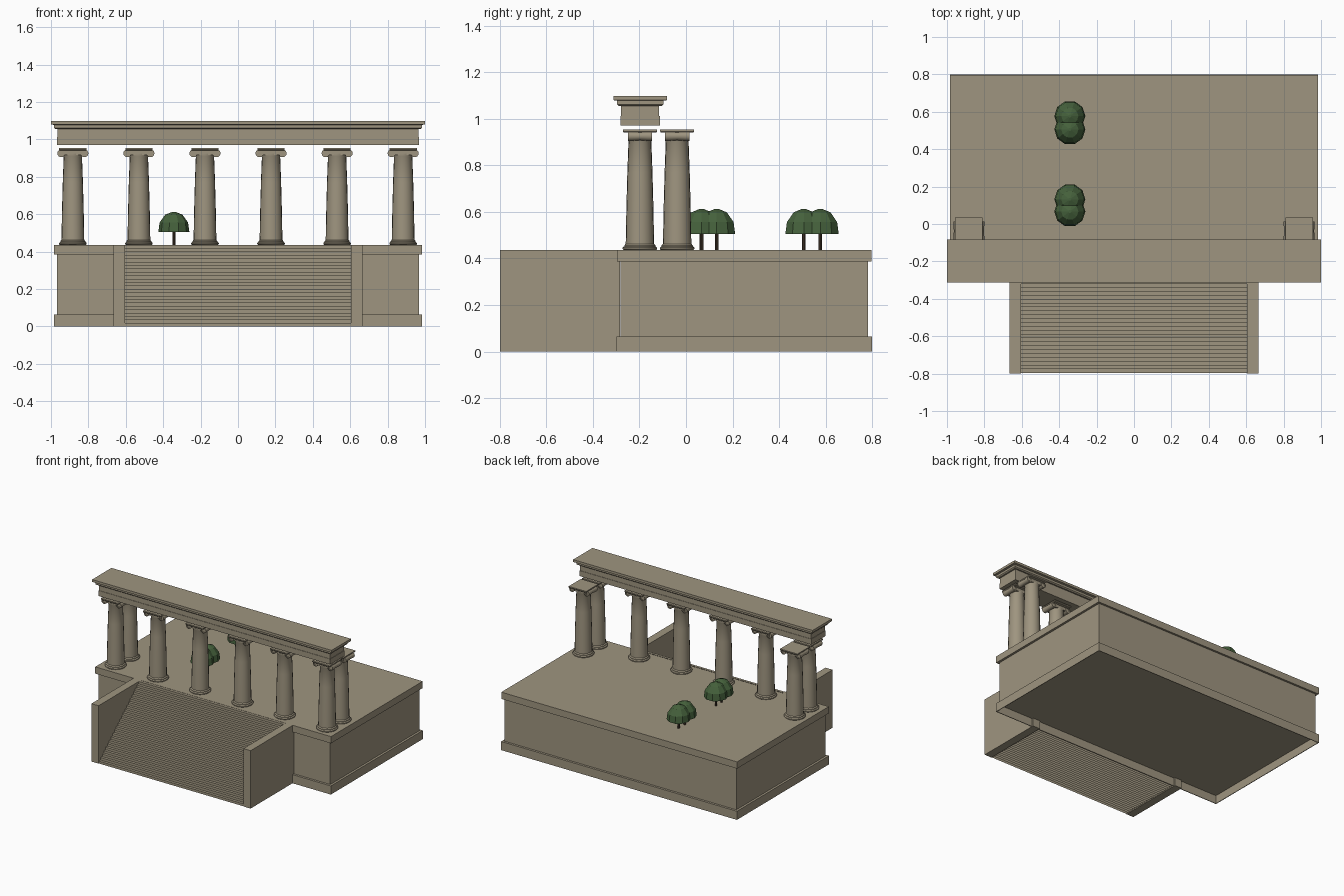
import bpy, bmesh, math

if "Cube" in bpy.data.objects:
    bpy.data.objects.remove(bpy.data.objects["Cube"])


def material(name, color):
    m = bpy.data.materials.new(name)
    m.diffuse_color = (*color, 1)
    m.use_nodes = True
    m.node_tree.nodes["Principled BSDF"].inputs["Base Color"].default_value = m.diffuse_color
    return m


STONE = material("stone", (0.345, 0.30, 0.215))
LEAF = material("leaf", (0.06, 0.12, 0.045))
BARK = material("bark", (0.06, 0.04, 0.025))


def finish(name, bm, mat, smooth=False):
    me = bpy.data.meshes.new(name)
    bmesh.ops.recalc_face_normals(bm, faces=bm.faces)
    bm.to_mesh(me)
    bm.free()
    ob = bpy.data.objects.new(name, me)
    bpy.context.collection.objects.link(ob)
    me.materials.append(mat)
    if smooth:
        bpy.ops.object.select_all(action='DESELECT')
        ob.select_set(True)
        bpy.context.view_layer.objects.active = ob
        bpy.ops.object.shade_smooth_by_angle(angle=math.radians(35))
    return ob


def stack(bm, rings, cx=0, cy=0):
    """Rectangular stack: rings of (half x, half y, z), capped."""
    loops = [[bm.verts.new((cx + sx * hx, cy + sy * hy, z))
              for sx, sy in ((-1, -1), (1, -1), (1, 1), (-1, 1))] for hx, hy, z in rings]
    skin(bm, loops)


def lathe(bm, profile, n, cx, cy, flute=0.0):
    """Turned part: (radius, z, fluted) rings, capped."""
    loops = []
    for r, z, f in profile:
        loop = []
        for i in range(n):
            a = 2 * math.pi * i / n
            q = r - (flute if f and i % 2 else 0)
            loop.append(bm.verts.new((cx + q * math.cos(a), cy + q * math.sin(a), z)))
        loops.append(loop)
    skin(bm, loops)


def skin(bm, loops):
    n = len(loops[0])
    for a, b in zip(loops, loops[1:]):
        for i in range(n):
            j = (i + 1) % n
            bm.faces.new((a[i], a[j], b[j], b[i]))
    bm.faces.new(loops[0][::-1])
    bm.faces.new(loops[-1])


# Podium: plinth with a hollow underside, recessed wall and projecting cap
TOP = 0.437
bm = bmesh.new()
stack(bm, [(0.980, 0.544, 0.062), (0.980, 0.544, 0), (0.985, 0.549, 0), (0.985, 0.549, 0.065),
           (0.968, 0.532, 0.065), (0.968, 0.532, 0.386), (0.985, 0.547, 0.386),
           (0.985, 0.547, TOP)], cy=0.25)
finish("podium", bm, STONE)

# Stair flight: open-bottomed blocks, risers running down to the ground
STEPS, Y0, Y1 = 24, -0.797, -0.300
bm = bmesh.new()
step = (Y1 - Y0) / STEPS
for i in range(STEPS):
    y, z = Y0 + step * i, TOP * (i + 1) / STEPS
    rows = [[bm.verts.new((x, py, pz)) for x in (-0.605, 0.605)]
            for py, pz in ((y, 0), (y, z), (y + step, z))]
    for a, b in zip(rows, rows[1:]):
        bm.faces.new((a[0], a[1], b[1], b[0]))
finish("stair_steps", bm, STONE)

# Stair side walls
for side, s in (("left", -1), ("right", 1)):
    bm = bmesh.new()
    stack(bm, [(0.03, 0.258, 0), (0.03, 0.258, TOP)], s * 0.635, -0.542)
    finish(side + "_stair_wall", bm, STONE)


def column(name, x, y):
    # Moulded base and faintly fluted tapering shaft
    bm = bmesh.new()
    lathe(bm, [(0.070, TOP, 0), (0.074, 0.440, 0), (0.074, 0.446, 0), (0.070, 0.450, 0),
               (0.067, 0.452, 0), (0.067, 0.456, 0), (0.063, 0.461, 0), (0.061, 0.463, 1),
               (0.058, 0.62, 1), (0.054, 0.77, 1), (0.049, 0.905, 1),
               (0.051, 0.910, 0), (0.051, 0.925, 0)], 40, x, y, 0.001)
    finish(name + "_shaft", bm, STONE, True)
    # Capital: cushion, two scroll rolls and thin slab
    bm = bmesh.new()
    stack(bm, [(0.06, 0.048, 0.917), (0.06, 0.048, 0.942)], x, y)
    stack(bm, [(0.070, 0.070, 0.941), (0.073, 0.073, 0.945), (0.073, 0.073, 0.953)], x, y)
    for s in (-1, 1):
        loops = []
        for r, dy in ((0.014, -0.046), (0.014, -0.052), (0.021, -0.052), (0.021, -0.035),
                      (0.018, 0), (0.021, 0.035), (0.021, 0.052), (0.014, 0.052), (0.014, 0.046)):
            loops.append([bm.verts.new((x + s * 0.062 + r * math.cos(math.pi * i / 8), y + dy,
                                        0.926 + r * math.sin(math.pi * i / 8))) for i in range(16)])
        skin(bm, loops)
    finish(name + "_capital", bm, STONE, True)


# Front row of six columns plus one behind each corner
for i in range(6):
    column(f"front_column_{i + 1}", -0.883 + i * 0.3532, -0.198)
for side, s in (("left", -1), ("right", 1)):
    column(f"rear_{side}_column", s * 0.883, -0.038)

# Entablature: stepped beam with projecting cornice
bm = bmesh.new()
stack(bm, [(0.968, 0.085, 0.971), (0.968, 0.085, 1.012), (0.965, 0.082, 1.012),
           (0.965, 0.082, 1.055), (0.976, 0.092, 1.055), (0.984, 0.100, 1.062),
           (0.984, 0.100, 1.078), (1.0, 0.115, 1.080), (1.0, 0.115, 1.098)], cy=-0.197)
finish("entablature", bm, STONE)

# Low-poly trees in two pairs
for i, y in enumerate((0.067, 0.132, 0.506, 0.577)):
    bm = bmesh.new()
    lathe(bm, [(0.008, TOP, 0), (0.008, 0.52, 0)], 8, -0.343, y)
    finish(f"tree_trunk_{i + 1}", bm, BARK)
    bm = bmesh.new()
    lathe(bm, [(0.083, 0.506, 0), (0.076, 0.556, 0), (0.046, 0.598, 0), (0.008, 0.613, 0)],
          10, -0.343, y)
    finish(f"tree_crown_{i + 1}", bm, LEAF)
